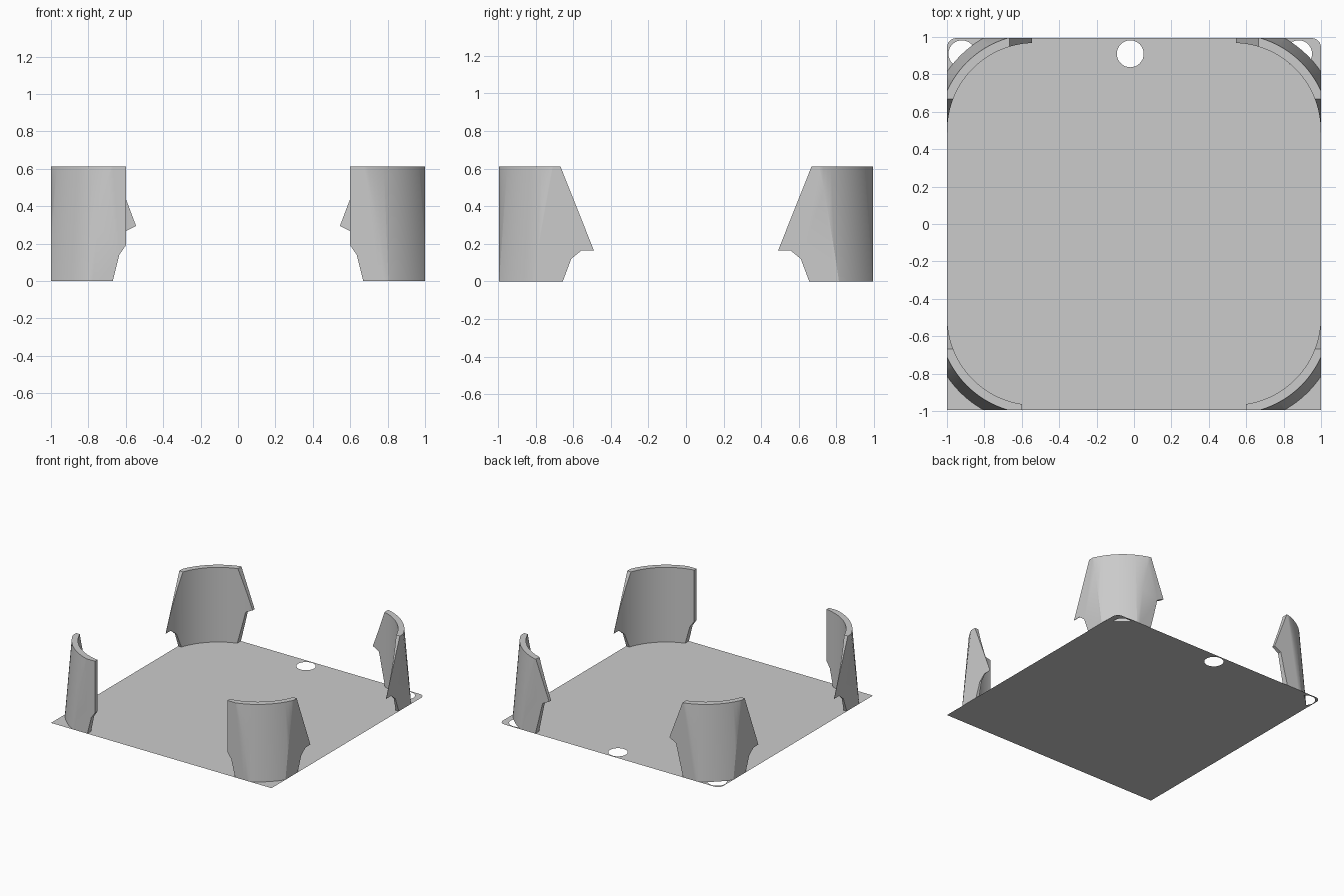
import bpy, bmesh
from math import sin, cos, pi, radians

if "Cube" in bpy.data.objects:
    bpy.data.objects.remove(bpy.data.objects["Cube"])

HALF_X, HALF_Y, TOP = 1.0, 0.994, 0.612
CX, CY = 0.53, 0.50            # centre of each corner curve
R_IN, R_TOP, R_BASE = 0.468, 0.515, 0.565

grey = bpy.data.materials.new("plain_grey")
grey.use_nodes = True
grey.diffuse_color = (0.6, 0.6, 0.6, 1)
grey.node_tree.nodes["Principled BSDF"].inputs["Base Color"].default_value = (0.6, 0.6, 0.6, 1)


def finish(bm, name, material=grey):
    mesh = bpy.data.meshes.new(name)
    bm.to_mesh(mesh)
    bm.free()
    mesh.materials.append(material)
    obj = bpy.data.objects.new(name, mesh)
    bpy.context.collection.objects.link(obj)
    return obj


def arc(cx, cy, r, start, end, n):
    angles = [radians(start + (end - start) * i / n) for i in range(n + 1)]
    return [(cx + r * cos(a), cy + r * sin(a)) for a in angles]


# Base sheet: square front corners, rounded back corners, three holes
def base_sheet():
    bm = bmesh.new()
    rc = 0.05
    outline = [(-HALF_X, -HALF_Y), (HALF_X, -HALF_Y)]
    outline += arc(HALF_X - rc, HALF_Y - rc, rc, 0, 90, 6)
    outline += arc(rc - HALF_X, HALF_Y - rc, rc, 90, 180, 6)
    loops = [outline]
    for x in (-0.92, -0.02, 0.88):
        loops.append(arc(x, 0.91, 0.072, 0, 360, 32)[:-1])
    edges = []
    for loop in loops:
        vs = [bm.verts.new((x, y, 0)) for x, y in loop]
        edges += [bm.edges.new((vs[i - 1], vs[i])) for i in range(len(vs))]
    bmesh.ops.triangle_fill(bm, edges=edges, use_beauty=True, use_dissolve=False,
                            normal=(0, 0, 1))
    for f in bm.faces:
        f.normal_update()
        if f.normal.z < 0:
            f.normal_flip()
    return finish(bm, "base_sheet")


# Prism that trims a wall to a side outline; axis is the extrusion direction
def trim_prism(points, axis):
    bm = bmesh.new()
    place = (lambda u, z, d: (u, d, z)) if axis == "y" else (lambda u, z, d: (d, u, z))
    a, b = [[bm.verts.new(place(u, z, d)) for u, z in points] for d in (0.2, 1.4)]
    bm.faces.new(a)
    bm.faces.new(b)
    for i in range(len(a)):
        bm.faces.new((a[i - 1], a[i], b[i], b[i - 1]))
    bmesh.ops.recalc_face_normals(bm, faces=bm.faces)
    obj = finish(bm, "trim_helper")
    obj.hide_render = True
    return obj


# Corner wall: straight inside, flared outside, trimmed by two outlines
def corner_wall(name, sx, sy, x_edge, y_edge):
    bm = bmesh.new()
    rings = [(R_IN, 0), (R_BASE, 0), (R_TOP, TOP), (R_IN, TOP)]
    cols = [[bm.verts.new((x, y, z)) for x, y in arc(CX, CY, r, -8, 98, 40)]
            for r, z in rings]
    for k in range(4):
        a, b = cols[k - 1], cols[k]
        for i in range(len(a) - 1):
            bm.faces.new((a[i], a[i + 1], b[i + 1], b[i]))
    for i in (0, -1):
        bm.faces.new([c[i] for c in cols])
    bmesh.ops.recalc_face_normals(bm, faces=bm.faces)
    wall = finish(bm, name)

    trims = []
    for edge, limit, axis in ((x_edge, HALF_X, "y"), (y_edge, HALF_Y, "x")):
        outline = [(limit, -0.1), (limit, 0.8), (edge[0][0], 0.8)] + edge
        outline.append((edge[-1][0], -0.1))
        cutter = trim_prism(outline, axis)
        mod = wall.modifiers.new("trim", "BOOLEAN")
        mod.operation, mod.solver, mod.object = "INTERSECT", "EXACT", cutter
        trims.append(cutter)
    bpy.context.view_layer.update()
    deps = bpy.context.evaluated_depsgraph_get()
    mesh = bpy.data.meshes.new_from_object(wall.evaluated_get(deps))
    wall.modifiers.clear()
    wall.data = mesh
    for c in trims:
        bpy.data.objects.remove(c)

    # Move into its own corner
    bm = bmesh.new()
    bm.from_mesh(mesh)
    for v in bm.verts:
        v.co.x *= sx
        v.co.y *= sy
    if sx * sy < 0:
        bmesh.ops.reverse_faces(bm, faces=bm.faces)
    bm.to_mesh(mesh)
    bm.free()
    mesh.materials.clear()
    mesh.materials.append(grey)

    bpy.ops.object.select_all(action="DESELECT")
    wall.select_set(True)
    bpy.context.view_layer.objects.active = wall
    bpy.ops.object.shade_smooth_by_angle(angle=radians(30))


side_edge = [(0.668, TOP), (0.49, 0.165), (0.555, 0.165), (0.61, 0.12), (0.655, 0)]
front_edge = [(0.6, TOP), (0.6, 0.19), (0.635, 0.14), (0.67, 0)]
back_edge = [(0.665, TOP), (0.545, 0.295), (0.605, 0.265), (0.635, 0.14), (0.67, 0)]

base_sheet()
for side, sx in (("left", 1), ("right", -1)):
    corner_wall("front_" + side + "_wall", sx, -1, front_edge, side_edge)
    corner_wall("back_" + side + "_wall", sx, 1, back_edge, side_edge)
